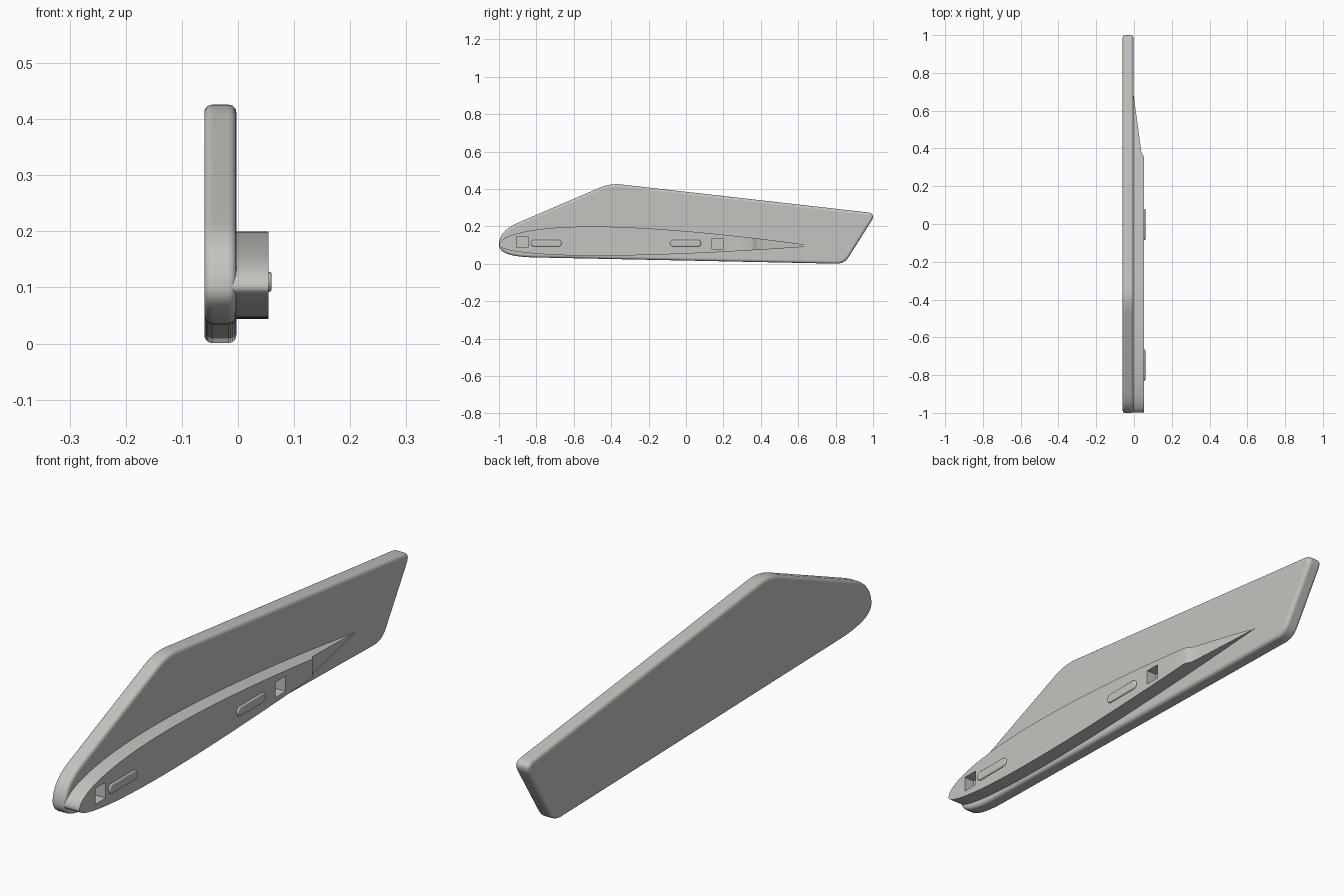
import bpy, bmesh, math
from mathutils import Vector

if "Cube" in bpy.data.objects:
    bpy.data.objects.remove(bpy.data.objects["Cube"])

grey = bpy.data.materials.new("warm light grey")
grey.diffuse_color = (0.55, 0.55, 0.52, 1)
grey.use_nodes = True
grey.node_tree.nodes["Principled BSDF"].inputs["Base Color"].default_value = grey.diffuse_color


def make(name, bm):
    bmesh.ops.remove_doubles(bm, verts=bm.verts, dist=1e-5)
    bmesh.ops.recalc_face_normals(bm, faces=bm.faces)
    me = bpy.data.meshes.new(name)
    bm.to_mesh(me)
    bm.free()
    ob = bpy.data.objects.new(name, me)
    bpy.context.collection.objects.link(ob)
    me.materials.append(grey)
    return ob


def smooth(ob):
    bpy.ops.object.select_all(action='DESELECT')
    ob.select_set(True)
    bpy.context.view_layer.objects.active = ob
    bpy.ops.object.shade_smooth_by_angle(angle=math.radians(30))


def extrude_outline(name, pts, x0, x1):
    """Closed (y, z) outline extruded along x."""
    bm = bmesh.new()
    a, b = [[bm.verts.new((x, p[0], p[1])) for p in pts] for x in (x0, x1)]
    bm.faces.new(a)
    bm.faces.new(b)
    for i in range(len(pts)):
        j = (i + 1) % len(pts)
        bm.faces.new((a[i], a[j], b[j], b[i]))
    return make(name, bm)


def curve(p, c, q, n=8):
    p, c, q = Vector(p), Vector(c), Vector(q)
    return [p * (1 - t) ** 2 + c * 2 * t * (1 - t) + q * t * t
            for t in (i / n for i in range(n + 1))]


def corner(prev, c, nxt, cut):
    """Rounded corner at c."""
    prev, c, nxt = Vector(prev), Vector(c), Vector(nxt)
    return curve(c + (prev - c).normalized() * cut, c,
                 c + (nxt - c).normalized() * cut)


def bevel(ob, width, segments, angle):
    m = ob.modifiers.new("rounded edge", 'BEVEL')
    m.width, m.segments = width, segments
    m.limit_method, m.angle_limit = 'ANGLE', math.radians(angle)


# Flat blade with rounded rim
nose_top, peak, tail_top = (-0.9, 0.219), (-0.405, 0.431), (1.017, 0.27)
tail_low, nose_low = (0.847, 0.0), (-0.8, 0.034)
outline = curve((-1, 0.1), (-1, 0.176), nose_top, 12)
outline += corner(nose_top, peak, tail_top, 0.06)
outline += corner(peak, tail_top, tail_low, 0.05)
outline += corner(tail_top, tail_low, nose_low, 0.045)
outline += curve(nose_low, (-1, 0.036), (-1, 0.1), 12)[:-1]
blade = extrude_outline("blade", outline, -0.06, -0.003)
bevel(blade, 0.014, 5, 60)
smooth(blade)


# Raised airfoil fairing, tapering into the blade at the tail
def half_thickness(t):
    return 10 * (0.2969 * t ** 0.5 - 0.126 * t - 0.3516 * t ** 2
                 + 0.2843 * t ** 3 - 0.1036 * t ** 4)


START, END = -0.998, 0.69
ys = [START + (0.35 - START) * (i / 40) ** 2 for i in range(41)]
ys += [0.36, 0.37, 0.38] + [0.38 + 0.31 * i / 8 for i in range(1, 9)]


def outer_x(y):
    if y <= 0.351:
        return 0.054
    if y < 0.38:
        return {36: 0.051, 37: 0.044}[round(y * 100)]
    return 0.039 - 0.042 * (y - 0.38) / 0.31


bm = bmesh.new()
rings = []
for y in ys:
    t = max(0, (y - START) / (END - START))
    mid, h = 0.1 - 0.005 * t, half_thickness(t)
    top, low = mid + 0.101 * h, mid - 0.055 * h
    rings.append([bm.verts.new((x, y, z)) for x, z in
                  ((-0.012, low), (-0.012, top), (outer_x(y), top), (outer_x(y), low))])
for r, s in zip(rings, rings[1:]):
    for i in range(4):
        j = (i + 1) % 4
        bm.faces.new((r[i], r[j], s[j], s[i]))
bm.faces.new(rings[-1])
bmesh.ops.dissolve_degenerate(bm, dist=1e-6, edges=bm.edges)
fairing = make("fairing", bm)

# Square sockets cut into the fairing
for name, y0, y1, z0, z1 in (("front_socket", -0.905, -0.845, 0.087, 0.145),
                             ("rear_socket", 0.14, 0.20, 0.08, 0.136)):
    cutter = extrude_outline(name + "_cutter",
                             [(y0, z0), (y1, z0), (y1, z1), (y0, z1)], 0.012, 0.1)
    cutter.hide_render = True
    cutter.hide_set(True)
    m = fairing.modifiers.new(name, 'BOOLEAN')
    m.operation, m.solver, m.object = 'DIFFERENCE', 'EXACT', cutter
smooth(fairing)

# Raised capsule pads
R = 0.018
for name, y0, y1 in (("front_pad", -0.83, -0.665), ("rear_pad", -0.085, 0.08)):
    pts = []
    for cy, a0 in ((y1 - R, -90), (y0 + R, 90)):
        for i in range(11):
            a = math.radians(a0 + 18 * i)
            pts.append((cy + R * math.cos(a), 0.11 + R * math.sin(a)))
    pad = extrude_outline(name, pts, 0.045, 0.06)
    bevel(pad, 0.005, 3, 60)
    smooth(pad)
